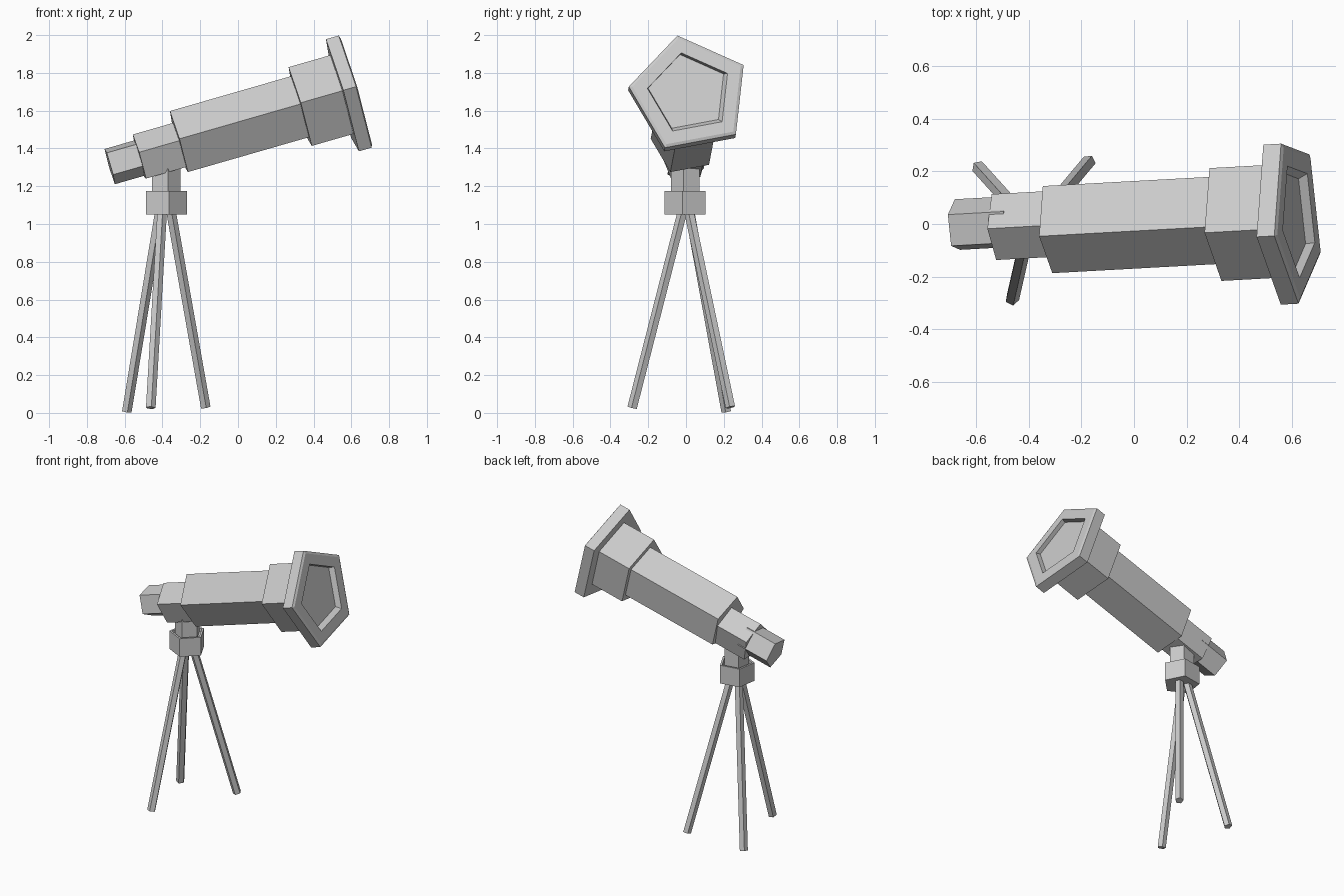
import bpy
import bmesh
from math import cos, sin, radians, tau
from mathutils import Vector

cube = bpy.data.objects.get("Cube")
if cube:
    bpy.data.objects.remove(cube)

grey = bpy.data.materials.new("plain_grey")
grey.use_nodes = True
colour = (0.6, 0.6, 0.6, 1)
grey.diffuse_color = colour
grey.node_tree.nodes["Principled BSDF"].inputs["Base Color"].default_value = colour

X, Z = Vector((1, 0, 0)), Vector((0, 0, 1))
SIDES = 5


def prism(name, base, axis, hint, roll, profile):
    """Five-sided lathe: profile rows are (distance, radius, shift side, shift up)."""
    axis = Vector(axis).normalized()
    side = hint.cross(axis).normalized()
    up = axis.cross(side)
    bm = bmesh.new()
    rings = []
    for dist, radius, *shift in profile:
        s, u = shift or (0, 0)
        centre = Vector(base) + axis * dist + side * s + up * u
        angles = [radians(roll) + tau * i / SIDES for i in range(SIDES)]
        rings.append([bm.verts.new(centre + radius * (up * cos(a) + side * sin(a)))
                      for a in angles])
    for low, high in zip(rings, rings[1:]):
        for i in range(SIDES):
            j = (i + 1) % SIDES
            bm.faces.new((low[i], low[j], high[j], high[i]))
    bm.faces.new(rings[0])
    bm.faces.new(rings[-1])
    bmesh.ops.recalc_face_normals(bm, faces=bm.faces)
    mesh = bpy.data.meshes.new(name)
    bm.to_mesh(mesh)
    bm.free()
    mesh.materials.append(grey)
    obj = bpy.data.objects.new(name, mesh)
    bpy.context.collection.objects.link(obj)
    return obj


# Telescope barrel, from eyepiece to lens end
AIM = Vector((1, 0.055, 0.288)).normalized()
barrel = [
    ("eyepiece", (-0.679, -0.008, 1.308), 26, 0.103, 0.22),
    ("focus_tube", (-0.521, -0.009, 1.347), -3, 0.132, 0.26),
    ("main_tube", (-0.314, -0.010, 1.430), -11, 0.178, 0.72),
    ("front_collar", (0.328, 0.012, 1.613), -10.5, 0.230, 0.235),
]
for name, base, roll, radius, length in barrel:
    prism(name, base, AIM, Z, roll, [(0, radius), (length, radius)])

# Lens hood with a shallow recessed lens
hood_front = Vector((0.618, 0.022, 1.689))
prism("lens_hood", hood_front - AIM * 0.07, AIM, Z, -11,
      [(0, 0.327), (0.07, 0.327), (0.077, 0.308), (0.077, 0.228),
       (0.047, 0.215, -0.008, 0.012)])

# Post and tripod hub
prism("mount_post", (-0.384, 0, 1.10), Z, X, 9, [(0, 0.0815), (0.23, 0.0815)])
prism("tripod_hub", (-0.384, 0, 1.05), Z, X, 9,
      [(0, 0.1155), (0.125, 0.1155), (0.125, 0.1), (0.105, 0.095)])

# Tripod legs: foot and top of each
legs = {
    "back_right_leg": ((-0.590, 0.214, 0.007), (-0.413, 0.018, 1.08)),
    "front_leg": ((-0.463, -0.284, 0.027), (-0.402, -0.014, 1.08)),
    "back_left_leg": ((-0.172, 0.236, 0.030), (-0.358, 0.014, 1.08)),
}
for name, (foot, top) in legs.items():
    span = Vector(top) - Vector(foot)
    prism(name, foot, span, X, 9, [(0, 0.027), (span.length, 0.027)])
